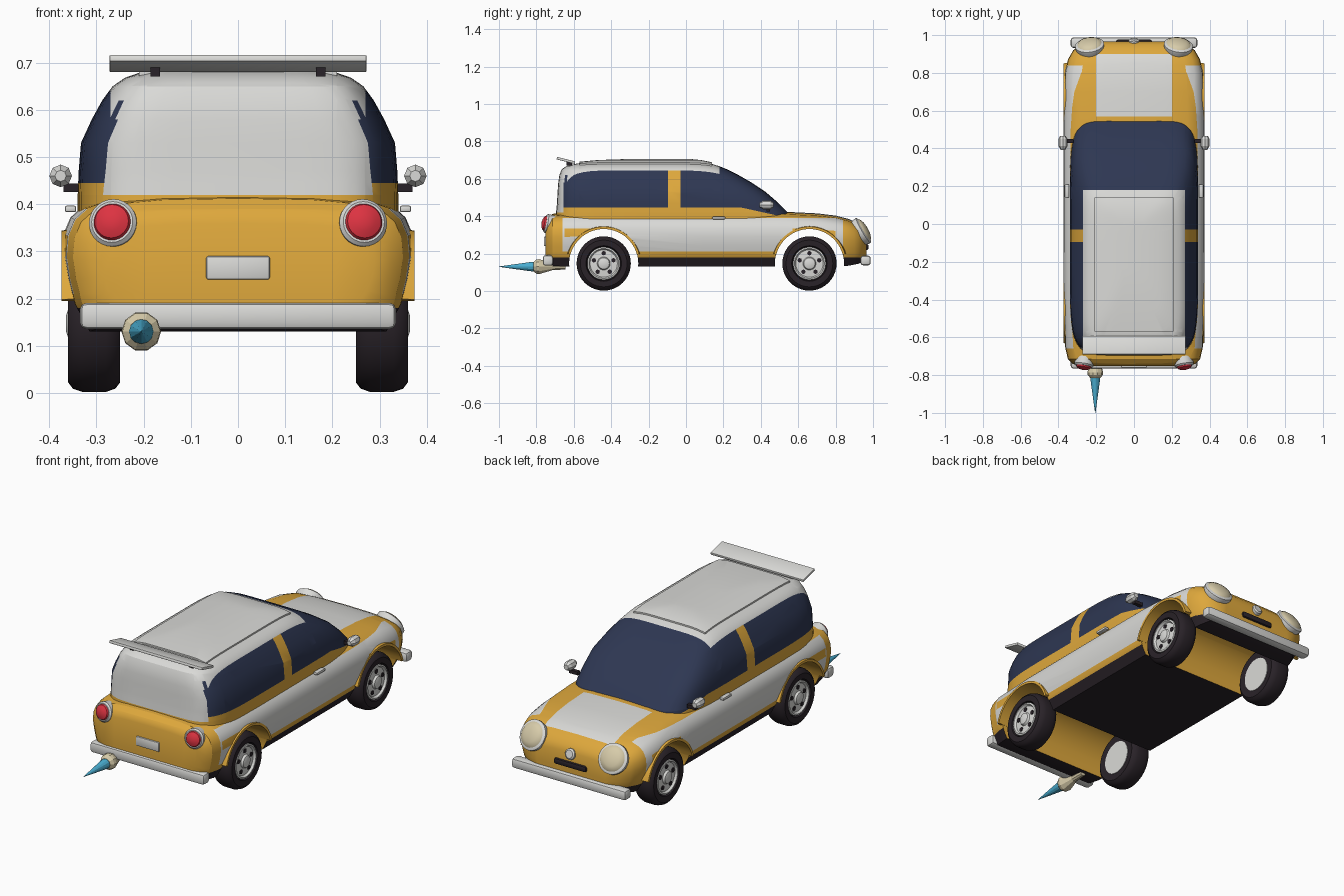
import bpy, bmesh, math
from mathutils import Vector, Matrix

if "Cube" in bpy.data.objects:
    bpy.data.objects.remove(bpy.data.objects["Cube"])


def material(name, rgb):
    m = bpy.data.materials.new(name)
    m.use_nodes = True
    m.diffuse_color = (*rgb, 1)
    m.node_tree.nodes["Principled BSDF"].inputs["Base Color"].default_value = (*rgb, 1)
    return m


YELLOW = material("yellow paint", (0.73, 0.39, 0.045))
WHITE = material("white paint", (0.70, 0.70, 0.68))
NAVY = material("navy glass", (0.027, 0.038, 0.085))
DARK = material("dark rubber", (0.022, 0.016, 0.021))
RED = material("red lamp", (0.72, 0.033, 0.053))
CREAM = material("cream lens", (0.68, 0.60, 0.40))
BLUE = material("blue flame", (0.07, 0.43, 0.65))
PAINTS = [YELLOW, WHITE, NAVY, DARK]
Y, W, N, D = range(4)
WHEELS_Y, AXLE_Z, ARCH_R = (-0.44, 0.66), 0.147, 0.185


def finish(name, bm, mats, smooth=30):
    bmesh.ops.recalc_face_normals(bm, faces=bm.faces)
    me = bpy.data.meshes.new(name)
    bm.to_mesh(me)
    bm.free()
    ob = bpy.data.objects.new(name, me)
    bpy.context.collection.objects.link(ob)
    for m in mats:
        me.materials.append(m)
    bpy.ops.object.select_all(action='DESELECT')
    ob.select_set(True)
    bpy.context.view_layer.objects.active = ob
    if smooth:
        bpy.ops.object.shade_smooth_by_angle(angle=math.radians(smooth))
    return ob


def loft(bm, rings, closed=False):
    """Skin a list of equal rings; cap the ends unless it closes on itself."""
    vs = [[bm.verts.new(p) for p in r] for r in rings]
    n = len(vs[0])
    for a, b in zip(vs, vs[1:] + vs[:1] if closed else vs[1:]):
        for i in range(n):
            bm.faces.new((a[i], a[(i + 1) % n], b[(i + 1) % n], b[i]))
    if not closed:
        bm.faces.new(vs[0])
        bm.faces.new(vs[-1])


def lathe(name, profile, loc, axis, mat, seg=28, smooth=35):
    """Turn (radius, distance along axis) pairs about an axis."""
    bm = bmesh.new()
    loft(bm, [[(r * math.cos(math.tau * i / seg), r * math.sin(math.tau * i / seg), t)
               for i in range(seg)] for r, t in profile])
    rot = Vector(axis).to_track_quat('Z', 'Y').to_matrix().to_4x4()
    bm.transform(Matrix.Translation(loc) @ rot)
    return finish(name, bm, [mat], smooth)


def box(name, loc, size, mat, bevel=0.0, tilt=0.0):
    bm = bmesh.new()
    bmesh.ops.create_cube(bm, size=1)
    bm.transform(Matrix.Diagonal((*size, 1)))
    if bevel:
        bmesh.ops.bevel(bm, geom=bm.edges[:], offset=bevel, segments=2, profile=0.5, affect='EDGES')
    bm.transform(Matrix.Translation(loc) @ Matrix.Rotation(tilt, 4, 'X'))
    return finish(name, bm, [mat])


def cut(bm, axis, *places):
    """Slice edges into the mesh so colours can meet on straight lines."""
    for p in places:
        co, no = Vector(), Vector()
        co[axis], no[axis] = p, 1
        bmesh.ops.bisect_plane(bm, geom=bm.verts[:] + bm.edges[:] + bm.faces[:],
                               plane_co=co, plane_no=no)


def paint(bm, rule):
    bm.normal_update()
    for f in bm.faces:
        f.material_index = rule(f.calc_center_median(), f.normal)


# Lower body: one cross-section scaled along the length
half = [(0.45, 0.99), (0.76, 0.955), (0.88, 0.9), (0.95, 0.82), (0.99, 0.7),
        (1, 0.55), (0.98, 0.38), (0.945, 0.2), (0.86, 0)]
section = [(0, 1)] + half + [(0, 0)] + [(-x, z) for x, z in reversed(half)]
stations = [(-0.752, 0.29, 0.36, 0.18), (-0.74, 0.325, 0.39, 0.15), (-0.715, 0.35, 0.412, 0.135),
            (-0.65, 0.365, 0.42, 0.13), (-0.4, 0.372, 0.425, 0.13), (0.1, 0.374, 0.425, 0.13),
            (0.5, 0.374, 0.425, 0.13), (0.7, 0.37, 0.415, 0.13), (0.8, 0.365, 0.403, 0.13),
            (0.87, 0.35, 0.385, 0.135), (0.92, 0.322, 0.36, 0.145), (0.95, 0.28, 0.33, 0.16),
            (0.965, 0.235, 0.3, 0.18)]
bm = bmesh.new()
loft(bm, [[(x * w, y, lo + z * (hi - lo)) for x, z in section] for y, w, hi, lo in stations])
body = finish("lower_body", bm, PAINTS, 0)

# Wheel arches cut right through
for y in WHEELS_Y:
    cutter = lathe("arch_cutter", [(ARCH_R, -0.6), (ARCH_R, 0.6)], (0, y, AXLE_Z), (1, 0, 0), YELLOW, 48)
    cutter.hide_render = True
    mod = body.modifiers.new("arch", 'BOOLEAN')
    mod.operation, mod.object, mod.solver = 'DIFFERENCE', cutter, 'EXACT'
    bpy.context.view_layer.objects.active = body
    bpy.ops.object.modifier_apply(modifier=mod.name)
    bpy.data.objects.remove(cutter)


def body_rule(c, n):
    for y in WHEELS_Y:
        if math.hypot(c.y - y, c.z - AXLE_Z) < ARCH_R + 0.002:
            return Y
    if c.z < 0.18:
        return D
    if n.z > 0.4 and abs(c.x) < 0.2 and 0.57 < c.y < 0.9:
        return W
    if 0.21 < c.z < 0.39 and -0.66 < c.y < 0.84 and abs(c.x) > 0.25:
        return W
    return Y


bm = bmesh.new()
bm.from_mesh(body.data)
cut(bm, 0, -0.2, 0.2)
cut(bm, 1, -0.66, 0.57, 0.84, 0.9)
cut(bm, 2, 0.18, 0.21, 0.39)
paint(bm, body_rule)
bpy.data.objects.remove(body)
finish("lower_body", bm, PAINTS)

# Cabin: rounded rectangles stacked upward (height, back, front, half width)
levels = [(0.37, -0.70, 0.575, 0.34), (0.42, -0.695, 0.545, 0.34), (0.47, -0.69, 0.495, 0.338),
          (0.53, -0.687, 0.425, 0.333), (0.58, -0.683, 0.35, 0.31), (0.62, -0.677, 0.28, 0.288),
          (0.65, -0.665, 0.22, 0.266), (0.668, -0.64, 0.175, 0.24), (0.682, -0.58, 0.13, 0.2),
          (0.692, -0.47, 0.08, 0.14), (0.698, -0.3, 0.02, 0.07)]


def rounded(z, back, front, w, seg=56):
    ring = []
    for i in range(seg):
        a = math.tau * (i + 0.5) / seg
        c, s = math.cos(a), math.sin(a)
        e = 0.32
        ring.append((w * math.copysign(abs(c) ** e, c),
                     (front + back) / 2 + (front - back) / 2 * math.copysign(abs(s) ** e, s), z))
    return ring


def cabin_rule(c, n):
    if c.y < -0.655 and c.z > 0.42:
        return W
    if abs(c.x) < 0.27 and c.y < 0.18 and c.z > 0.6:
        return W
    if c.z < 0.445 - 0.22 * max(0, c.y - 0.3) or -0.095 < c.y < -0.03:
        return Y
    return N


bm = bmesh.new()
loft(bm, [rounded(*lv) for lv in levels])
cut(bm, 0, -0.27, -0.21, 0.21, 0.27)
cut(bm, 1, -0.655, -0.57, -0.095, -0.03, 0.14, 0.18)
cut(bm, 2, 0.42, 0.445)
bmesh.ops.bisect_plane(bm, geom=bm.verts[:] + bm.edges[:] + bm.faces[:],
                       plane_co=(0, 0.3, 0.445), plane_no=(0, 0.22, 1))
paint(bm, cabin_rule)
# Raised roof panel
panel = [f for f in bm.faces for c in [f.calc_center_median()]
         if abs(c.x) < 0.21 and -0.57 < c.y < 0.14 and c.z > 0.64]
new = bmesh.ops.extrude_face_region(bm, geom=panel)["geom"]
bmesh.ops.translate(bm, vec=(0, 0, 0.008), verts=[v for v in new if isinstance(v, bmesh.types.BMVert)])
bmesh.ops.delete(bm, geom=panel, context='FACES')
finish("cabin", bm, PAINTS)

# Wheels and arch flares
for y, end in zip(WHEELS_Y, ("rear", "front")):
    for s, side in ((-1, "right"), (1, "left")):
        tag, hub, out = f"{end}_{side}", Vector((s * 0.305, y, AXLE_Z)), (s, 0, 0)
        lathe(tag + "_tyre", [(0.09, -0.05), (0.125, -0.055), (0.138, -0.045), (0.145, -0.025), (0.145, 0.025),
              (0.138, 0.045), (0.125, 0.055), (0.095, 0.053), (0.09, 0.035)], hub, out, DARK, 40)
        lathe(tag + "_rim", [(0.088, -0.053), (0.088, 0.05), (0.08, 0.052), (0.073, 0.041), (0.035, 0.044),
              (0.03, 0.055), (0.015, 0.06)], hub, out, WHITE, 32)
        for k in range(5):
            a = math.tau * k / 5 + math.pi / 2
            spot = hub + Vector((s * 0.042, 0.055 * math.cos(a), 0.055 * math.sin(a)))
            lathe(f"{tag}_rim_hole_{k}", [(0.012, -0.003), (0.012, 0.004)], spot, out, DARK, 8)
        bm = bmesh.new()
        rings = []
        for k in range(25):
            a = math.radians(15 + 150 * k / 24)
            rings.append([(s * x, y + r * math.cos(a), AXLE_Z + r * math.sin(a))
                          for r, x in ((0.184, 0.31), (0.184, 0.374), (0.197, 0.374), (0.207, 0.31))])
        loft(bm, rings)
        finish(tag + "_arch_flare", bm, [YELLOW])

# Bumpers, plate, grille and badge
box("rear_bumper", (0, -0.738, 0.163), (0.67, 0.055, 0.056), WHITE, 0.014)
box("front_bumper", (0, 0.96, 0.163), (0.67, 0.055, 0.052), WHITE, 0.014)
box("number_plate", (0, -0.752, 0.265), (0.135, 0.016, 0.05), WHITE, 0.005)
box("front_grille", (0, 0.965, 0.235), (0.19, 0.022, 0.032), DARK, 0.01)
lathe("nose_disc", [(0.028, -0.03), (0.028, 0.008), (0.02, 0.014)], (0, 0.965, 0.292), (0, 1, 0.3), WHITE, 20)

# Roof spoiler
box("roof_spoiler", (0, -0.642, 0.698), (0.545, 0.1, 0.014), WHITE, 0.003, math.radians(-14))

# Paired parts
for s, side in ((-1, "right"), (1, "left")):
    box(side + "_spoiler_post", (s * 0.175, -0.625, 0.682), (0.02, 0.03, 0.022), DARK)
    aim, spot = (s * 0.12, 0.85, 0.5), (s * 0.235, 0.945, 0.322)
    lathe(side + "_headlight_ring", [(0.06, -0.06), (0.077, -0.01), (0.077, 0.004), (0.066, 0.01)], spot, aim, WHITE)
    lathe(side + "_headlight_lens", [(0.068, 0.005), (0.06, 0.016), (0.04, 0.024), (0.015, 0.028)], spot, aim, CREAM)
    aim, spot = (s * 0.15, -1, 0.2), (s * 0.265, -0.742, 0.36)
    lathe(side + "_tail_light_ring", [(0.05, -0.05), (0.051, 0.004), (0.044, 0.012)], spot, aim, WHITE)
    lathe(side + "_tail_light", [(0.041, 0.008), (0.036, 0.02), (0.022, 0.027), (0.008, 0.03)], spot, aim, RED)
    box(side + "_mirror_stem", (s * 0.345, 0.44, 0.435), (0.05, 0.02, 0.018), DARK)
    lathe(side + "_mirror", [(0.012, -0.042), (0.024, -0.022), (0.024, 0.016), (0.014, 0.032)],
          (s * 0.376, 0.435, 0.46), (0, 1, 0), WHITE, 8, 0)
    box(side + "_door_handle", (s * 0.355, 0.175, 0.39), (0.024, 0.07, 0.014), WHITE, 0.004)

# Exhaust and flame
lathe("exhaust_pipe", [(0.016, 0), (0.02, 0.07), (0.042, 0.14), (0.04, 0.155), (0.026, 0.17)],
      (-0.205, -0.645, 0.13), (0, -1, 0), CREAM, 10, 0)
lathe("exhaust_flame", [(0.02, 0), (0.026, 0.02), (0.015, 0.1), (0.001, 0.2)],
      (-0.205, -0.8, 0.13), (0, -1, 0), BLUE, 12, 0)
